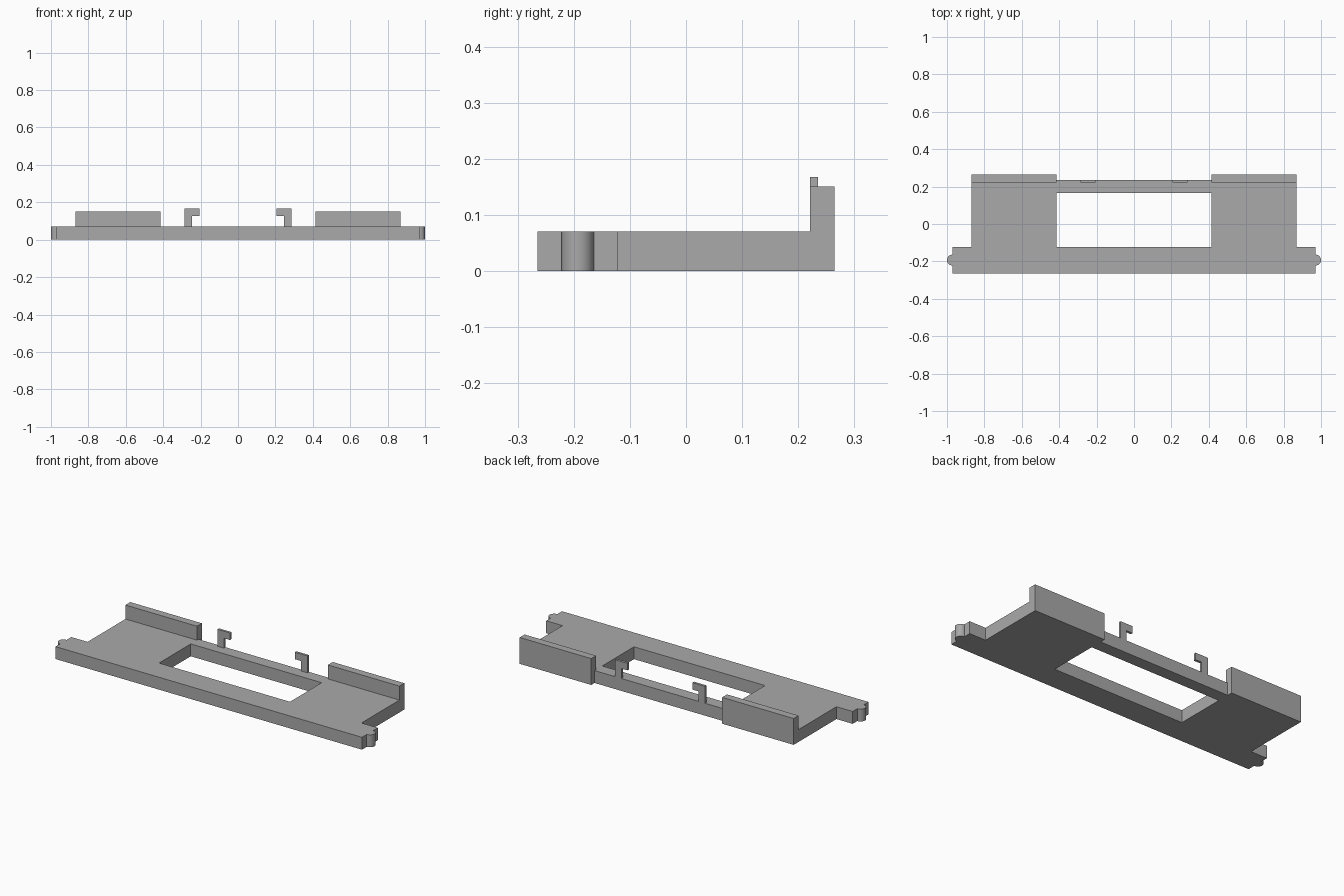
import bpy
import bmesh
from math import cos, sin, pi, radians
from mathutils import Vector

cube = bpy.data.objects.get("Cube")
if cube:
    bpy.data.objects.remove(cube, do_unlink=True)

grey = bpy.data.materials.new("plain grey")
grey.use_nodes = True
grey.diffuse_color = (0.4, 0.4, 0.4, 1)
grey.node_tree.nodes["Principled BSDF"].inputs["Base Color"].default_value = grey.diffuse_color


def mirrored_prism(name, points, depth):
    """Extrude a closed profile along depth and mirror it across x = 0."""
    bm = bmesh.new()
    base = bm.faces.new([bm.verts.new(p) for p in points])
    grown = bmesh.ops.extrude_face_region(bm, geom=[base], use_keep_orig=True)
    moved = [g for g in grown["geom"] if isinstance(g, bmesh.types.BMVert)]
    bmesh.ops.translate(bm, verts=moved, vec=Vector(depth))
    bmesh.ops.recalc_face_normals(bm, faces=bm.faces[:])
    # Open the centre seam so both halves join into one solid
    seam = [f for f in bm.faces if all(abs(v.co.x) < 1e-5 for v in f.verts)]
    bmesh.ops.delete(bm, geom=seam, context="FACES")
    mesh = bpy.data.meshes.new(name)
    bm.to_mesh(mesh)
    bm.free()
    mesh.materials.append(grey)
    obj = bpy.data.objects.new(name, mesh)
    bpy.context.collection.objects.link(obj)
    mirror = obj.modifiers.new("Mirror", "MIRROR")
    mirror.use_clip = True
    bpy.ops.object.select_all(action="DESELECT")
    obj.select_set(True)
    bpy.context.view_layer.objects.active = obj
    bpy.ops.object.modifier_apply(modifier=mirror.name)
    bpy.ops.object.shade_smooth_by_angle(angle=radians(30))
    return obj


PLATE_TOP = 0.071
FRONT, BACK = -0.265, 0.265
WINDOW_X, SHOULDER_Y, RAIL_BACK = 0.415, -0.122, 0.235

# Base plate: half outline with rounded end pivot and central window
pivot = [(0.971 + 0.029 * cos(a), -0.193 + 0.029 * sin(a))
         for a in (pi * (i / 16 - 0.5) for i in range(17))]
outline = [(0, FRONT), (0.971, FRONT), *pivot, (0.971, SHOULDER_Y),
           (0.868, SHOULDER_Y), (0.868, BACK), (WINDOW_X, BACK),
           (WINDOW_X, RAIL_BACK), (0, RAIL_BACK), (0, 0.165),
           (WINDOW_X, 0.165), (WINDOW_X, SHOULDER_Y), (0, SHOULDER_Y)]
mirrored_prism("base_plate", [(x, y, 0) for x, y in outline], (0, 0, PLATE_TOP))

# Upright walls along the back edge
wall = [(WINDOW_X, 0.221), (0.868, 0.221), (0.868, BACK), (WINDOW_X, BACK)]
mirrored_prism("back_walls", [(x, y, PLATE_TOP) for x, y in wall], (0, 0, 0.08))

# Inward-facing hooks on the rear rail
hook = [(0.245, PLATE_TOP), (0.285, PLATE_TOP), (0.285, 0.168),
        (0.206, 0.168), (0.206, 0.128), (0.245, 0.128)]
mirrored_prism("rail_hooks", [(x, 0.221, z) for x, z in hook], (0, RAIL_BACK - 0.221, 0))
